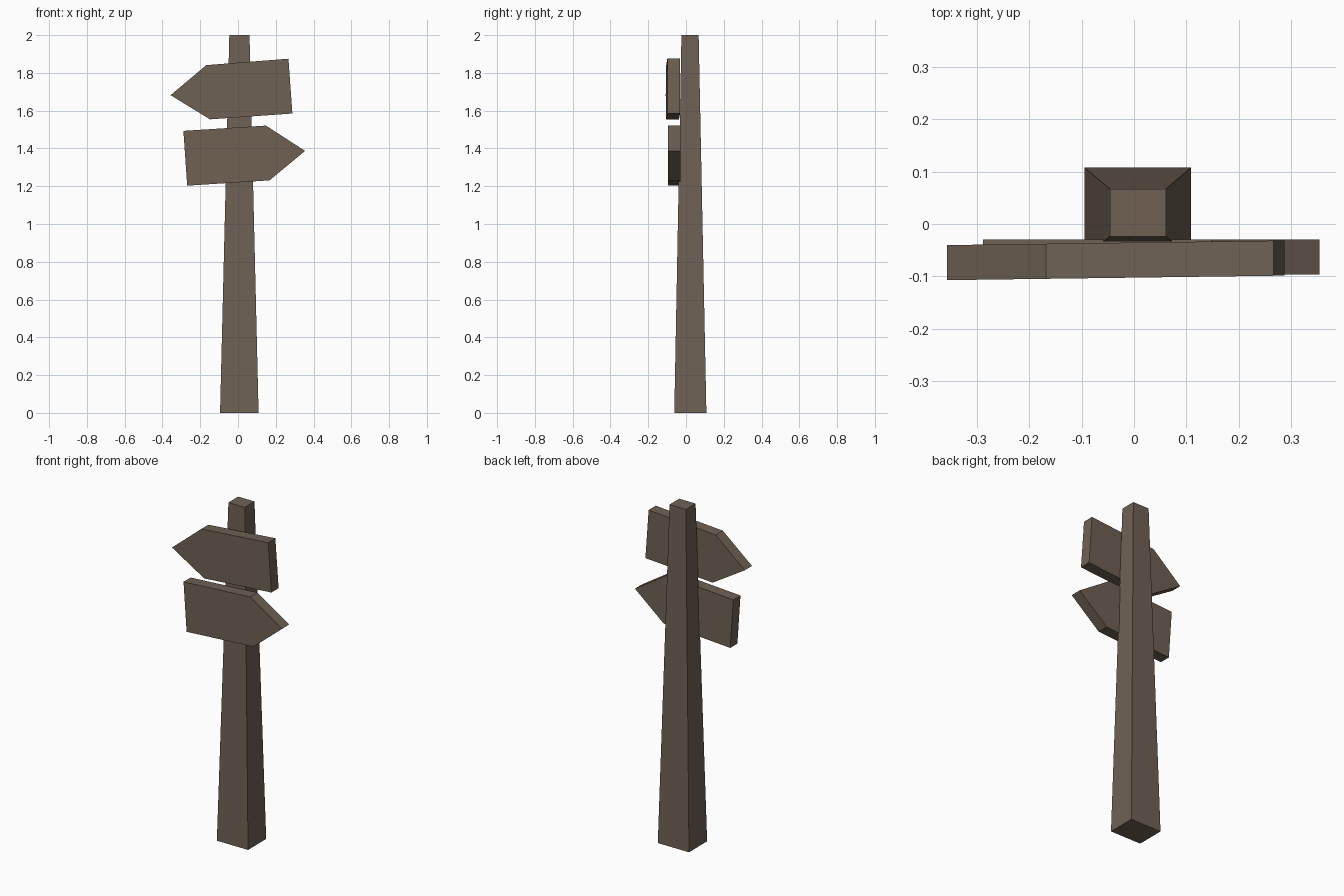
import bpy, bmesh

if "Cube" in bpy.data.objects:
    bpy.data.objects.remove(bpy.data.objects["Cube"])

wood = bpy.data.materials.new("wood")
wood.diffuse_color = (0.16, 0.12, 0.088, 1)
wood.use_nodes = True
wood.node_tree.nodes["Principled BSDF"].inputs["Base Color"].default_value = wood.diffuse_color


def loft(name, ring_a, ring_b):
    """Closed solid joining two matching rings of points."""
    bm = bmesh.new()
    a = [bm.verts.new(p) for p in ring_a]
    b = [bm.verts.new(p) for p in ring_b]
    bm.faces.new(a)
    bm.faces.new(b)
    n = len(a)
    for i in range(n):
        j = (i + 1) % n
        bm.faces.new((a[i], a[j], b[j], b[i]))
    bmesh.ops.recalc_face_normals(bm, faces=bm.faces)
    mesh = bpy.data.meshes.new(name)
    bm.to_mesh(mesh)
    bm.free()
    mesh.materials.append(wood)
    obj = bpy.data.objects.new(name, mesh)
    bpy.context.collection.objects.link(obj)
    return obj


def rect(x0, x1, y0, y1, z):
    return [(x0, y0, z), (x1, y0, z), (x1, y1, z), (x0, y1, z)]


def board(name, outline, y_mid, slope, thickness=0.067):
    """Arrow outline in x, z; slope turns the board slightly about z."""
    front = [(x, y_mid + slope * x, z) for x, z in outline]
    back = [(x, y + thickness, z) for x, y, z in front]
    return loft(name, front, back)


# Tapered post
loft("post", rect(-0.095, 0.109, -0.062, 0.108, 0),
     rect(-0.046, 0.061, -0.024, 0.067, 2))

# Upper sign pointing left, lower sign pointing right
board("upper_arrow_sign", [(-0.357, 1.682), (-0.168, 1.841), (0.267, 1.875),
                           (0.288, 1.585), (-0.148, 1.554)], -0.1025, 0.0135)
board("lower_arrow_sign", [(0.355, 1.387), (0.148, 1.521), (-0.289, 1.493),
                           (-0.269, 1.203), (0.167, 1.231)], -0.0965, 0.0)
